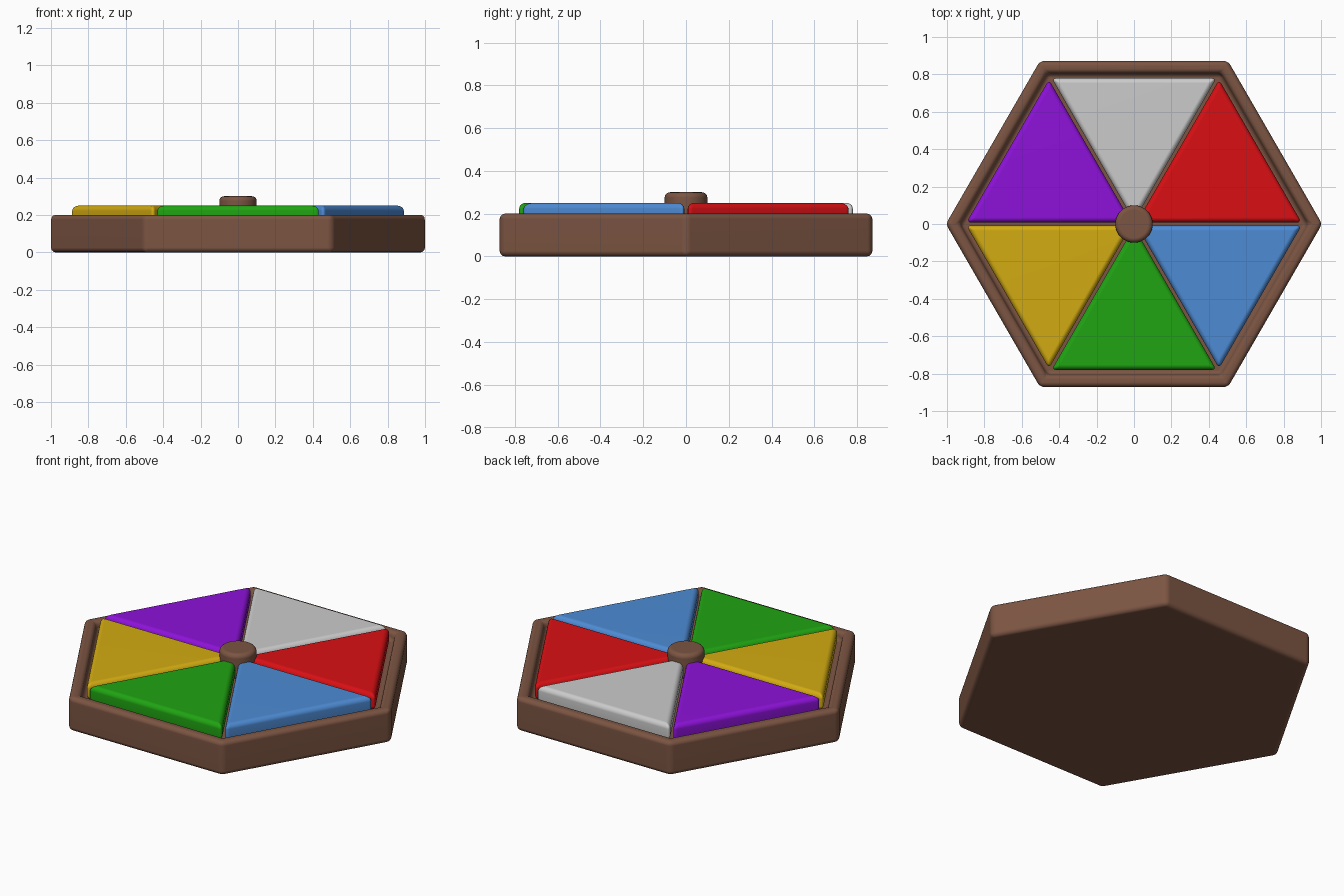
import bpy, bmesh
from math import pi, cos, sin, sqrt

if "Cube" in bpy.data.objects:
    bpy.data.objects.remove(bpy.data.objects["Cube"])


def material(name, rgb):
    m = bpy.data.materials.new(name)
    m.diffuse_color = (*rgb, 1)
    m.use_nodes = True
    m.node_tree.nodes["Principled BSDF"].inputs["Base Color"].default_value = m.diffuse_color
    return m


def finish(name, bm, mat, bevel):
    bmesh.ops.recalc_face_normals(bm, faces=bm.faces)
    me = bpy.data.meshes.new(name)
    bm.to_mesh(me)
    bm.free()
    ob = bpy.data.objects.new(name, me)
    bpy.context.collection.objects.link(ob)
    if mat:
        me.materials.append(mat)
    mod = ob.modifiers.new("rounded_edges", 'BEVEL')
    mod.width = bevel
    mod.segments = 4
    mod.limit_method = 'ANGLE'
    mod.angle_limit = pi / 6
    for p in me.polygons:
        p.use_smooth = True
    ob.modifiers.new("clean_shading", 'WEIGHTED_NORMAL')
    return ob


def prism(bm, points, z0, z1):
    face = bm.faces.new([bm.verts.new((x, y, z0)) for x, y in points])
    out = bmesh.ops.extrude_face_region(bm, geom=[face])
    top = [v for v in out["geom"] if isinstance(v, bmesh.types.BMVert)]
    bmesh.ops.translate(bm, verts=top, vec=(0, 0, z1 - z0))
    return next(f for f in out["geom"] if isinstance(f, bmesh.types.BMFace))


def ring(n, r):
    return [(r * cos(2 * pi * i / n), r * sin(2 * pi * i / n)) for i in range(n)]


brown = material("wood_brown", (0.20, 0.09, 0.055))

# Hexagonal tray with a shallow recess
R, RIM, FLOOR = 1.006, 0.919, 0.15
bm = bmesh.new()
top = prism(bm, ring(6, R), 0, 0.2)
bmesh.ops.inset_region(bm, faces=[top], thickness=(R - RIM) * sqrt(3) / 2)
out = bmesh.ops.extrude_face_region(bm, geom=[top])
bmesh.ops.translate(bm, verts=[v for v in out["geom"] if isinstance(v, bmesh.types.BMVert)],
                    vec=(0, 0, FLOOR - 0.2))
if top.is_valid:
    bmesh.ops.delete(bm, geom=[top], context='FACES_ONLY')
finish("hexagon_tray", bm, brown, 0.03)

# Six coloured triangular tiles, counter-clockwise from the right
tiles = [("red", (0.70, 0.005, 0.007)), ("grey", None), ("purple", (0.27, 0.006, 0.70)),
         ("yellow", (0.65, 0.41, 0.006)), ("green", (0.014, 0.37, 0.006)),
         ("blue", (0.075, 0.26, 0.66))]
GAP, APOTHEM = 0.008, 0.78
half = APOTHEM / sqrt(3) - GAP / cos(pi / 6)
shape = [(GAP * 2, 0), (APOTHEM, -half), (APOTHEM, half)]
for i, (name, rgb) in enumerate(tiles):
    a = pi / 6 + i * pi / 3
    bm = bmesh.new()
    prism(bm, [(x * cos(a) - y * sin(a), x * sin(a) + y * cos(a)) for x, y in shape], FLOOR, 0.25)
    finish(name + "_tile", bm, material(name, rgb) if rgb else None, 0.027)

# Central round knob
bm = bmesh.new()
prism(bm, ring(48, 0.1), FLOOR, 0.3)
finish("centre_knob", bm, brown, 0.025)
